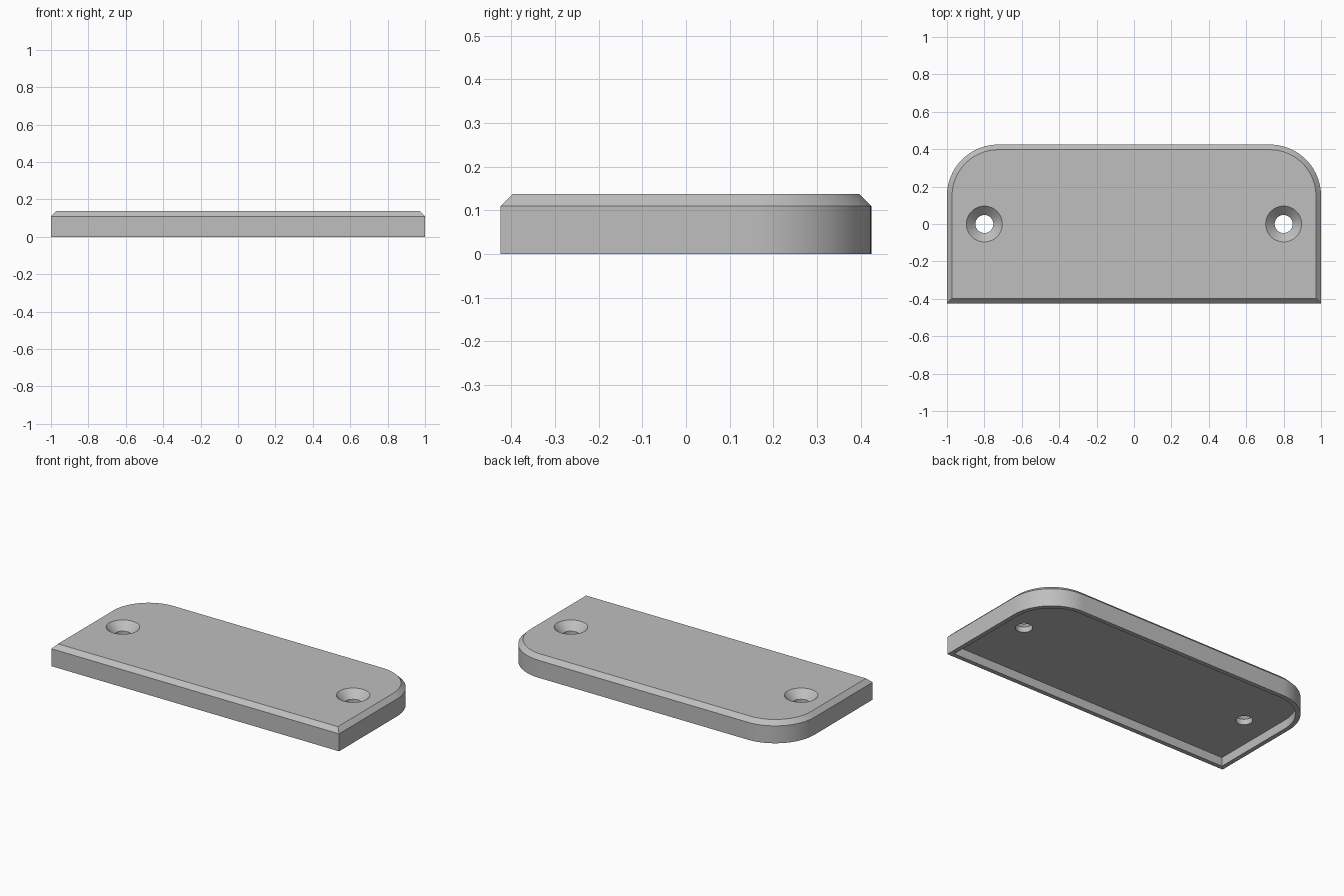
import bpy, bmesh
from math import cos, sin, pi

if "Cube" in bpy.data.objects:
    bpy.data.objects.remove(bpy.data.objects["Cube"])

MM = 2 / 73                      # one millimetre in model units
W, D, H = 1.0, 15.5 * MM, 5 * MM  # half width, half depth, height
CORNER = 10 * MM                 # radius of the two back corners
STEPS = 24


def outline(inset, z):
    """Plate outline with square front and rounded back corners."""
    w, d, r = W - inset, D - inset, CORNER - inset
    pts = [(-w, -d, z), (w, -d, z)]
    for side, start in ((1, 0), (-1, pi / 2)):
        for i in range(STEPS + 1):
            a = start + pi / 2 * i / STEPS
            pts.append((side * (w - r) + r * cos(a), d - r + r * sin(a), z))
    return pts


def circle(x, r, z, n=64):
    return [(x + r * cos(2 * pi * i / n), r * sin(2 * pi * i / n), z) for i in range(n)]


def loft(name, rings):
    """Skin a stack of matching rings and cap both ends."""
    bm = bmesh.new()
    loops = [[bm.verts.new(p) for p in ring] for ring in rings]
    for a, b in zip(loops, loops[1:]):
        for i in range(len(a)):
            j = (i + 1) % len(a)
            bm.faces.new((a[i], a[j], b[j], b[i]))
    bm.faces.new(loops[0][::-1])
    bm.faces.new(loops[-1])
    bmesh.ops.recalc_face_normals(bm, faces=bm.faces)
    mesh = bpy.data.meshes.new(name)
    bm.to_mesh(mesh)
    bm.free()
    obj = bpy.data.objects.new(name, mesh)
    bpy.context.collection.objects.link(obj)
    return obj


# Plate: hollow underside, thin rim, straight wall, chamfered top
plate = loft("cover_plate", [
    outline(MM, 2 * MM), outline(MM, 0), outline(0, 0),
    outline(0, H - MM), outline(MM, H)])

grey = bpy.data.materials.new("light_grey")
grey.use_nodes = True
colour = (0.52, 0.52, 0.52, 1)
grey.diffuse_color = colour
grey.node_tree.nodes["Principled BSDF"].inputs["Base Color"].default_value = colour
plate.data.materials.append(grey)

bpy.ops.object.select_all(action='DESELECT')
bpy.context.view_layer.objects.active = plate
plate.select_set(True)

# Countersunk screw holes
bore, sink = 1.75 * MM, 3.5 * MM
for x in (-0.8, 0.8):
    cutter = loft("screw_hole_cutter", [
        circle(x, bore, -MM), circle(x, bore, H - (sink - bore)),
        circle(x, sink + MM, H + MM)])
    cutter.hide_render = True
    mod = plate.modifiers.new("screw_hole", 'BOOLEAN')
    mod.operation = 'DIFFERENCE'
    mod.solver = 'EXACT'
    mod.object = cutter
    bpy.ops.object.modifier_apply(modifier=mod.name)
    bpy.data.objects.remove(cutter)

bpy.ops.object.shade_smooth_by_angle(angle=pi / 6)
